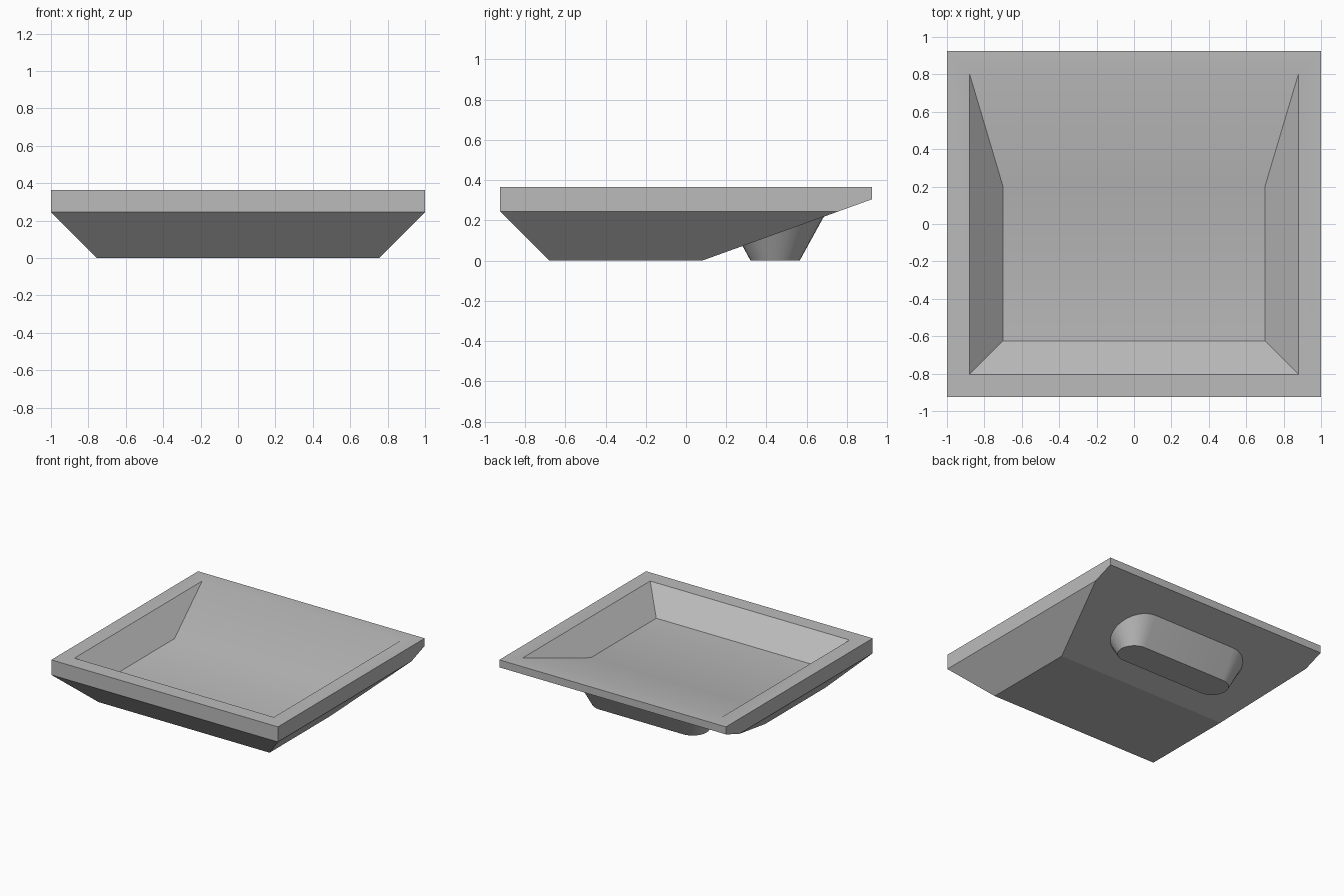
import bpy
import bmesh
import math
from mathutils import Vector

cube = bpy.data.objects.get("Cube")
if cube:
    bpy.data.objects.remove(cube, do_unlink=True)

grey = bpy.data.materials.new("plain_grey")
grey.use_nodes = True
colour = (0.5, 0.5, 0.5, 1)
grey.diffuse_color = colour
grey.node_tree.nodes["Principled BSDF"].inputs["Base Color"].default_value = colour

HALF_Y = 0.925
TOP = 0.365
SLOPE = 0.361      # rise of the raked underside per unit of y
SLOPE_START = 0.08


def finish(bm, name):
    """Turn a bmesh into a smooth object with sharp edges kept."""
    bmesh.ops.recalc_face_normals(bm, faces=bm.faces)
    mesh = bpy.data.meshes.new(name)
    bm.to_mesh(mesh)
    bm.free()
    mesh.materials.append(grey)
    obj = bpy.data.objects.new(name, mesh)
    bpy.context.collection.objects.link(obj)
    bpy.ops.object.select_all(action='DESELECT')
    obj.select_set(True)
    bpy.context.view_layer.objects.active = obj
    bpy.ops.object.shade_smooth_by_angle(angle=math.radians(30))
    for poly in mesh.polygons:
        if poly.normal.z < -0.6:
            poly.use_smooth = False
    return obj


# Tray: a block with chamfered sides and a raked underside
bm = bmesh.new()
bmesh.ops.create_cube(bm, size=1)
for v in bm.verts:
    v.co = Vector((v.co.x * 2, v.co.y * 2 * HALF_Y, (v.co.z + 0.5) * TOP))
cuts = [((0, -HALF_Y, 0.245), (0, -1, -1)),
        ((1, 0, 0.245), (1, 0, -1)),
        ((-1, 0, 0.245), (-1, 0, -1)),
        ((0, SLOPE_START, 0), (0, SLOPE, -1))]
for point, normal in cuts:
    cut = bmesh.ops.bisect_plane(
        bm, geom=bm.verts[:] + bm.edges[:] + bm.faces[:], dist=1e-5,
        plane_co=point, plane_no=normal, clear_outer=True)
    edges = [e for e in cut["geom_cut"] if isinstance(e, bmesh.types.BMEdge)]
    bmesh.ops.contextual_create(bm, geom=edges)
bmesh.ops.recalc_face_normals(bm, faces=bm.faces)

# Rim and basin: inset the top twice, then sink the floor
floor = max(bm.faces, key=lambda f: f.calc_center_median().z)
for width in (0.12, 0.18):
    bmesh.ops.inset_region(bm, faces=[floor], thickness=width, use_even_offset=True)
for v in floor.verts:
    v.co.z = 0.185
    if v.co.y > 0:
        v.co.y = 0.2
finish(bm, "tray")

# Foot: flared, round-ended block that meets the raked underside
bm = bmesh.new()
RADIUS, HALF_LENGTH, CENTRE_Y, FLARE, STEPS = 0.122, 0.37, 0.443, 0.55, 16
bottom, top = [], []
for side in (1, -1):
    for i in range(STEPS + 1):
        a = math.pi * i / STEPS - side * math.pi / 2
        d = Vector((math.cos(a), math.sin(a), 0))
        p = Vector((side * HALF_LENGTH, CENTRE_Y, 0)) + d * RADIUS
        z = (SLOPE * (p.y - SLOPE_START) + 0.005) / (1 - SLOPE * FLARE * d.y)
        bottom.append(bm.verts.new(p))
        top.append(bm.verts.new(p + d * FLARE * z + Vector((0, 0, z))))
count = len(bottom)
for i in range(count):
    j = (i + 1) % count
    bm.faces.new((bottom[i], bottom[j], top[j], top[i]))
bm.faces.new(bottom[::-1])
bm.faces.new(top)
finish(bm, "foot")
